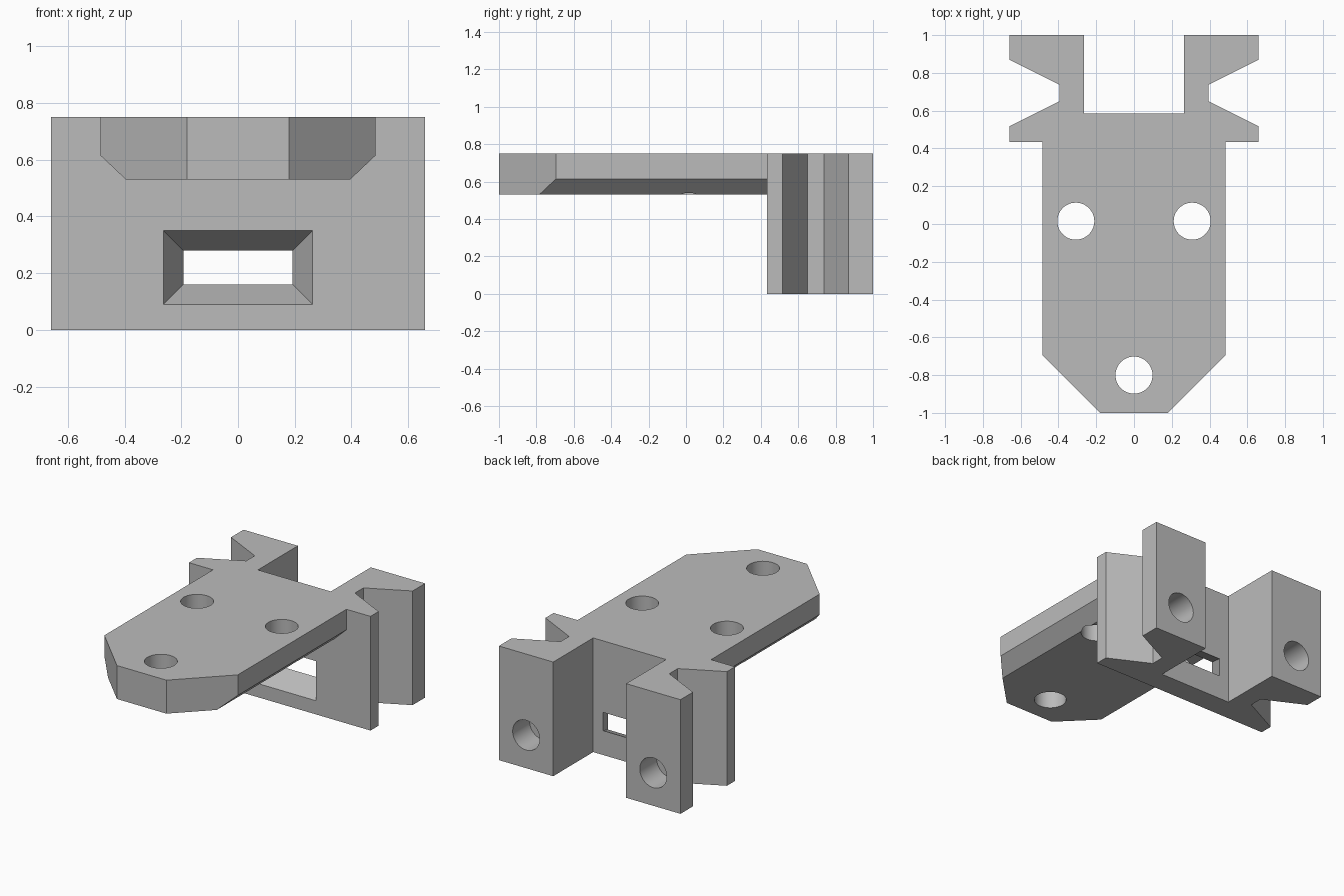
import bpy
import bmesh
from math import radians
from mathutils import Matrix, Vector

if "Cube" in bpy.data.objects:
    bpy.data.objects.remove(bpy.data.objects["Cube"], do_unlink=True)

TOP = 0.75
HOLE_R = 0.098

grey = bpy.data.materials.new("light grey")
grey.use_nodes = True
grey.diffuse_color = (0.5, 0.5, 0.5, 1)
grey.node_tree.nodes["Principled BSDF"].inputs["Base Color"].default_value = (0.5, 0.5, 0.5, 1)


def make_object(name, bm):
    bmesh.ops.recalc_face_normals(bm, faces=bm.faces)
    mesh = bpy.data.meshes.new(name)
    bm.to_mesh(mesh)
    bm.free()
    mesh.materials.append(grey)
    obj = bpy.data.objects.new(name, mesh)
    bpy.context.collection.objects.link(obj)
    return obj


def extrude(points, direction):
    """Solid made by sweeping a flat outline along a vector."""
    bm = bmesh.new()
    face = bm.faces.new([bm.verts.new(p) for p in points])
    result = bmesh.ops.extrude_face_region(bm, geom=[face], use_keep_orig=True)
    verts = [v for v in result["geom"] if isinstance(v, bmesh.types.BMVert)]
    bmesh.ops.translate(bm, verts=verts, vec=direction)
    return bm


def mirrored(half):
    """Close a right-hand outline with its reflection in x."""
    return half + [(-x, v) for x, v in reversed(half)]


def cylinder(name, centre, depth, rotation=Matrix()):
    bm = bmesh.new()
    bmesh.ops.create_cone(bm, cap_ends=True, segments=48, radius1=HOLE_R, radius2=HOLE_R,
                          depth=depth, matrix=Matrix.Translation(centre) @ rotation)
    return make_object(name, bm)


def combine(target, tool, operation):
    mod = target.modifiers.new(operation.lower(), "BOOLEAN")
    mod.operation = operation
    mod.solver = "EXACT"
    mod.object = tool
    bpy.context.view_layer.objects.active = target
    bpy.ops.object.modifier_apply(modifier=mod.name)
    bpy.data.objects.remove(tool, do_unlink=True)


# Rear block: plan outline with side notches and a rear channel
plan = mirrored([(0.66, 0.433), (0.66, 0.517), (0.395, 0.65), (0.395, 0.738),
                 (0.66, 0.87), (0.66, 1.0), (0.265, 1.0), (0.265, 0.585)])
bracket = make_object("mounting_bracket", extrude([(x, y, 0) for x, y in plan], (0, 0, TOP)))

# Top plate: section with chamfered lower edges, then the front corners sliced off
section = mirrored([(0.395, 0.53), (0.485, 0.615), (0.485, TOP)])
bm = extrude([(x, -1, z) for x, z in section], (0, 1.5, 0))
for side in (-1, 1):
    cut = bmesh.ops.bisect_plane(bm, geom=bm.verts[:] + bm.edges[:] + bm.faces[:],
                                 plane_co=(side * 0.18, -1, 0),
                                 plane_no=Vector((side, -1, 0)), clear_outer=True)
    rim = [e for e in cut["geom_cut"] if isinstance(e, bmesh.types.BMEdge)]
    bmesh.ops.holes_fill(bm, edges=rim)
combine(bracket, make_object("top_plate", bm), "UNION")

# Tapered window through the web
bm = bmesh.new()
rings = []
for y, t in ((0.433, 0.0), (0.585, 1.0)):
    # Overshoot both faces while keeping the taper
    y, t = (y - 0.0152, -0.1) if t == 0 else (y + 0.0152, 1.1)
    w, low, high = 0.263 - 0.07 * t, 0.09 + 0.07 * t, 0.35 - 0.07 * t
    rings.append([bm.verts.new(p) for p in
                  ((-w, y, low), (w, y, low), (w, y, high), (-w, y, high))])
for ring in rings:
    bm.faces.new(ring)
for i in range(4):
    j = (i + 1) % 4
    bm.faces.new((rings[0][i], rings[0][j], rings[1][j], rings[1][i]))
combine(bracket, make_object("window_cutter", bm), "DIFFERENCE")

# Three screw holes through the plate
for x, y in ((-0.308, 0.015), (0.308, 0.015), (0, -0.8)):
    combine(bracket, cylinder("plate_hole_cutter", (x, y, 0.64), 0.5), "DIFFERENCE")

# Blind holes in the rear faces of the prongs
for side in (-1, 1):
    cutter = cylinder("prong_hole_cutter", (side * 0.462, 1.0, 0.217), 0.35,
                      Matrix.Rotation(radians(90), 4, "X"))
    combine(bracket, cutter, "DIFFERENCE")

# One material, crisp edges, smooth hole walls
bracket.data.materials.clear()
bracket.data.materials.append(grey)
for poly in bracket.data.polygons:
    poly.material_index = 0
bpy.ops.object.select_all(action="DESELECT")
bracket.select_set(True)
bpy.context.view_layer.objects.active = bracket
bpy.ops.object.shade_smooth_by_angle(angle=radians(20))
